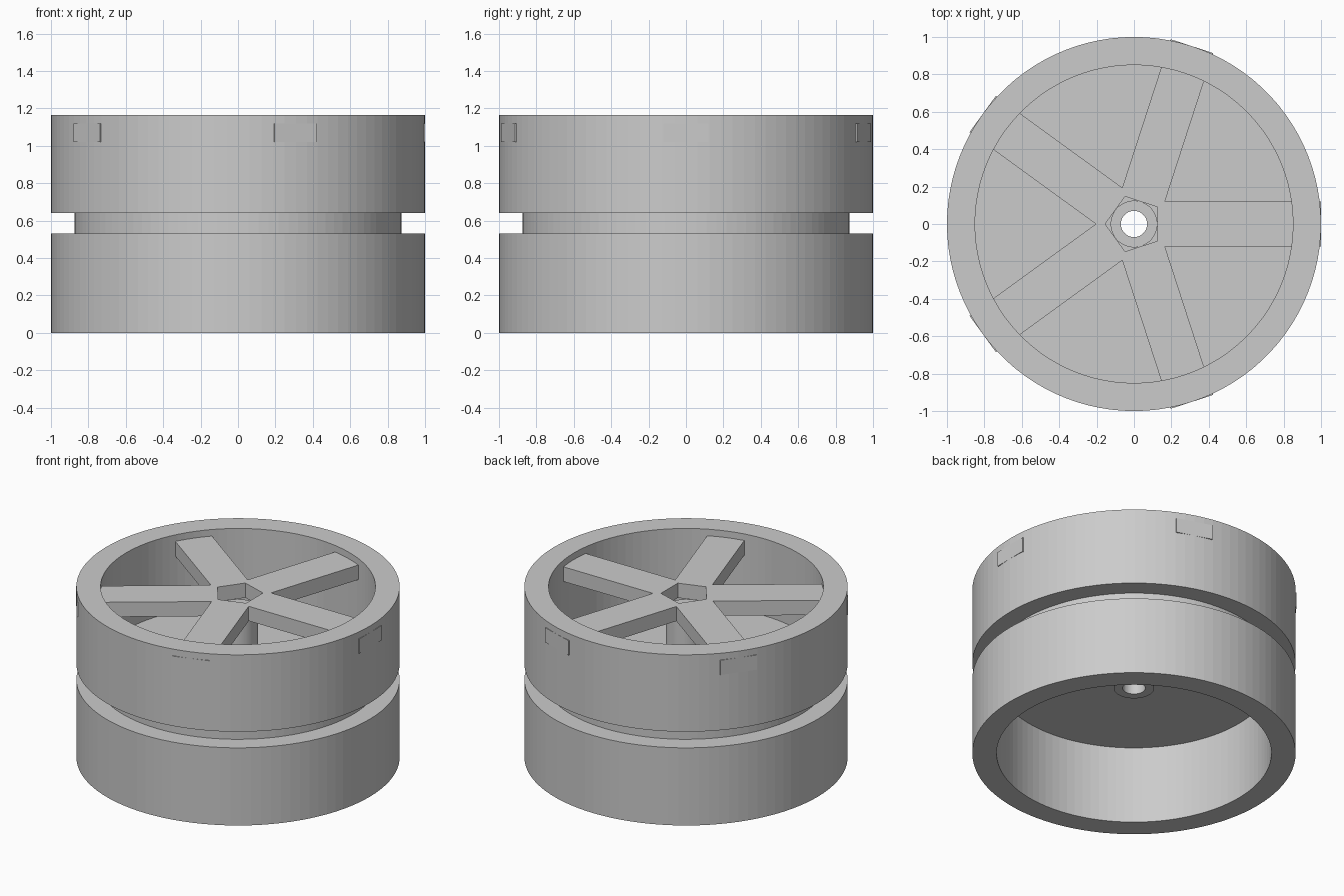
import bpy
import bmesh
from math import cos, sin, pi, radians
from mathutils import Matrix

SEGMENTS = 100

cube = bpy.data.objects.get("Cube")
if cube:
    bpy.data.objects.remove(cube, do_unlink=True)

# Single grey material
grey = bpy.data.materials.new("plain grey")
grey.use_nodes = True
colour = (0.6, 0.6, 0.6, 1.0)
grey.diffuse_color = colour
grey.node_tree.nodes["Principled BSDF"].inputs["Base Color"].default_value = colour


def finish(bm, name):
    bmesh.ops.recalc_face_normals(bm, faces=bm.faces)
    mesh = bpy.data.meshes.new(name)
    bm.to_mesh(mesh)
    bm.free()
    mesh.materials.append(grey)
    obj = bpy.data.objects.new(name, mesh)
    bpy.context.collection.objects.link(obj)
    return obj


def ring(name, inner, outer, bottom, top):
    """Tube with a rectangular section, turned about the z axis."""
    bm = bmesh.new()
    section = [(inner, bottom), (outer, bottom), (outer, top), (inner, top)]
    loops = []
    for i in range(SEGMENTS):
        a = 2 * pi * i / SEGMENTS
        loops.append([bm.verts.new((r * cos(a), r * sin(a), z)) for r, z in section])
    for i, here in enumerate(loops):
        after = loops[(i + 1) % SEGMENTS]
        for j in range(4):
            k = (j + 1) % 4
            bm.faces.new((here[j], here[k], after[k], after[j]))
    return finish(bm, name)


def spoke(name, angle, inner, outer, width, bottom, top):
    """Straight bar running outward from the hub through the rim."""
    bm = bmesh.new()
    place = (Matrix.Rotation(angle, 4, "Z")
             @ Matrix.Translation(((inner + outer) / 2, 0, (bottom + top) / 2))
             @ Matrix.Diagonal((outer - inner, width, top - bottom, 1)))
    bmesh.ops.create_cube(bm, size=1, matrix=place)
    return finish(bm, name)


# Two rims either side of the groove, joined by a solid web
ring("lower_rim", 0.85, 1.0, 0.0, 0.53)
ring("upper_rim", 0.85, 1.0, 0.64, 1.165)
ring("web_disc", 0.07, 0.875, 0.53, 0.64)

# Hub tube with the axle hole
ring("hub", 0.07, 0.125, 0.465, 1.02)

# Five spokes, leaving a pentagonal socket in the middle
for n in range(5):
    spoke(f"spoke_{n + 1}", radians(72 * n), 0.125, 1.0, 0.24, 1.02, 1.12)
